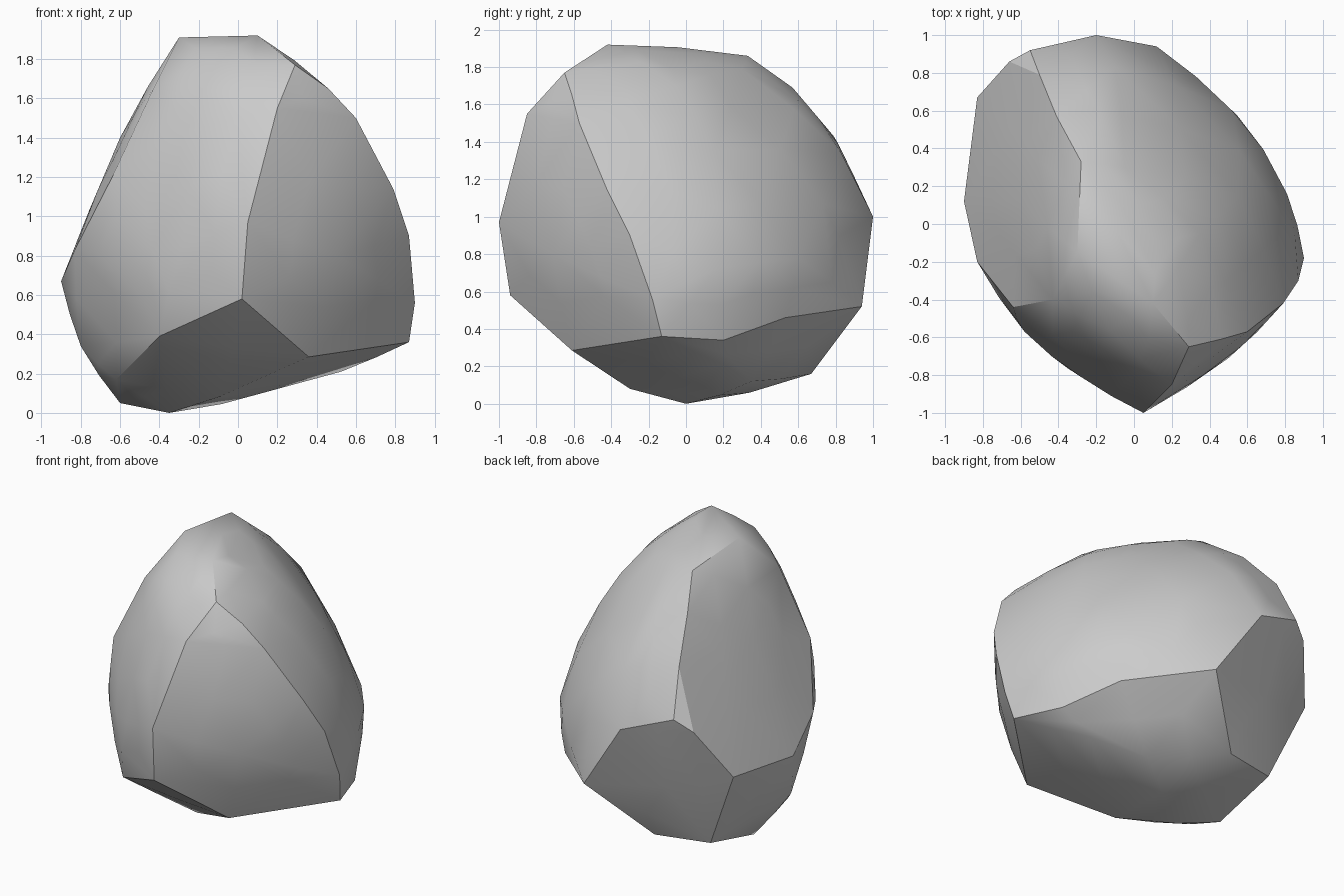
import bpy, bmesh, math
from mathutils import Vector

if "Cube" in bpy.data.objects:
    bpy.data.objects.remove(bpy.data.objects["Cube"])

# Corner and bulge points of the chipped boulder, grouped by facet
crown = [(-.3, -.15, 1.91), (-.28, .33, 1.86), (-.05, .3, 1.79),
         (.12, -.1, 1.85), (.1, -.42, 1.92)]
front_ridge = [(.29, -.65, 1.77), (.2, -.85, 1.55), (.05, -1, .97), (.02, -.94, .58)]
right_ridge = [(.46, -.61, 1.65), (.6, -.57, 1.5), (.79, -.42, 1.14), (.87, -.3, .9),
               (.9, -.18, .56), (.87, -.13, .36)]
right_front = [(.5, -.71, .8)]
underside = [(.36, -.61, .285), (-.4, -.68, .39), (-.62, -.17, .17), (-.6, .12, .05),
             (-.35, 0, 0), (-.1, -.3, .08), (.525, .2, .21), (.18, .35, .12), (.75, .2, .34)]
back_chips = [(.12, .94, .52), (.55, .53, .46), (-.23, .67, .16), (-.6, .59, .17),
              (-.83, .67, .715), (-.66, .86, 1.05), (-.55, .92, 1.13)]
left_side = [(-.8, 0, .34), (-.9, .12, .67), (-.83, -.2, .83), (-.64, -.44, 1.2),
             (-.43, -.4, 1.65), (-.41, .57, 1.69), (-.5, .79, 1.43), (-.6, .12, 1.4)]
left_front = [(-.58, -.57, .8), (-.28, -.81, .85), (-.13, -.56, 1.78), (-.2, -.72, 1.45)]
back_bulge = [(-.2, 1, 1.0), (.52, .6, .78), (.81, .16, .72), (.55, .15, 1.35),
              (-.1, .83, 1.34), (.35, -.05, 1.7)]


def hull(points):
    """Convex skin round a set of points."""
    bm = bmesh.new()
    for p in points:
        bm.verts.new(p)
    bmesh.ops.convex_hull(bm, input=bm.verts[:])
    bmesh.ops.delete(bm, geom=[v for v in bm.verts if not v.link_faces], context='VERTS')
    bmesh.ops.recalc_face_normals(bm, faces=bm.faces[:])
    return bm


def bulged(bm):
    """Original points plus edge midpoints pushed out to follow each facet's curve."""
    points = [v.co.copy() for v in bm.verts]
    for e in bm.edges:
        if e.calc_face_angle(0) > math.radians(28):
            continue
        n = sum((f.normal for f in e.link_faces), Vector()).normalized()
        a, b = e.verts
        na, nb = (sum((f.normal * f.calc_area() for f in v.link_faces
                       if f.normal.dot(n) > .85), Vector()).normalized() for v in (a, b))
        rise = (b.co - a.co).dot(nb - na) / 8
        points.append((a.co + b.co) / 2 + n * min(max(rise, 0), .03))
    bm.free()
    return points


rough = hull(crown + front_ridge + right_ridge + right_front + underside
             + back_chips + left_side + left_front + back_bulge)
bm = hull(bulged(rough))
mesh = bpy.data.meshes.new("boulder")
bm.to_mesh(mesh)
bm.free()
boulder = bpy.data.objects.new("boulder", mesh)
bpy.context.collection.objects.link(boulder)

# Soft faces, crisp ridges
bpy.context.view_layer.objects.active = boulder
boulder.select_set(True)
bpy.ops.object.shade_smooth_by_angle(angle=math.radians(28))
